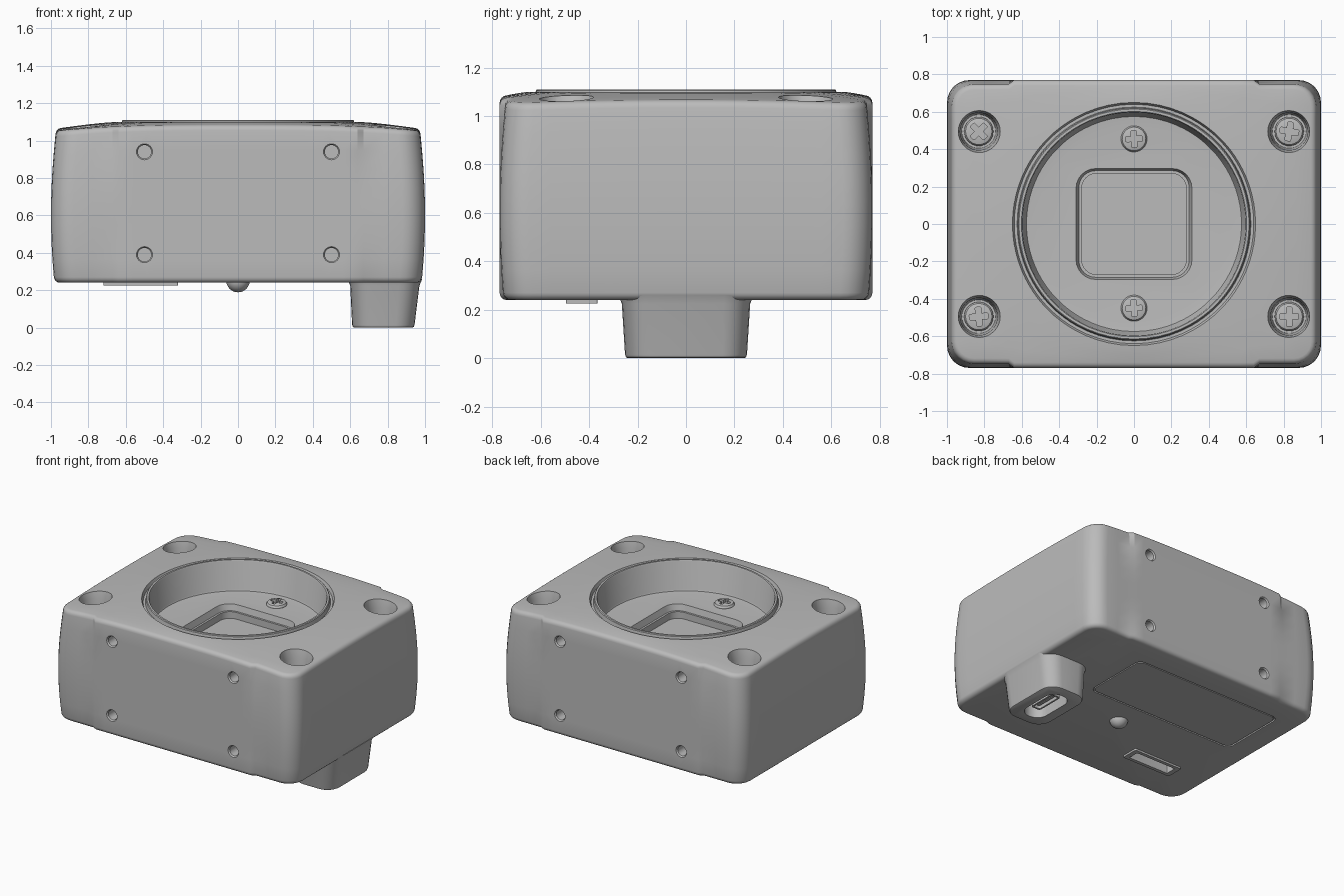
import bpy, bmesh
from math import sin, cos, pi, atan2, radians
from mathutils import Matrix, Vector

if "Cube" in bpy.data.objects:
    bpy.data.objects.remove(bpy.data.objects["Cube"])

grey = bpy.data.materials.new("mid grey")
grey.use_nodes = True
grey.diffuse_color = (0.5, 0.5, 0.5, 1)
grey.node_tree.nodes["Principled BSDF"].inputs["Base Color"].default_value = (0.5, 0.5, 0.5, 1)


def loft(name, rings, matrix=Matrix()):
    """Skin a list of equal-length point rings and cap both ends."""
    bm = bmesh.new()
    loops = [[bm.verts.new(matrix @ Vector(p)) for p in ring] for ring in rings]
    for low, high in zip(loops, loops[1:]):
        n = len(low)
        for i in range(n):
            j = (i + 1) % n
            bm.faces.new((low[i], low[j], high[j], high[i]))
    bm.faces.new(loops[0])
    bm.faces.new(loops[-1])
    bmesh.ops.recalc_face_normals(bm, faces=bm.faces)
    mesh = bpy.data.meshes.new(name)
    bm.to_mesh(mesh)
    bm.free()
    obj = bpy.data.objects.new(name, mesh)
    mesh.materials.append(grey)
    bpy.context.collection.objects.link(obj)
    return obj


def lathe(name, profile, matrix=Matrix(), n=32):
    return loft(name, [[(r * cos(2 * pi * i / n), r * sin(2 * pi * i / n), z)
                        for i in range(n)] for r, z in profile], matrix)


def rounded(a, b, r, z, steps=6):
    """Rounded rectangle ring."""
    pts = []
    for k, (sx, sy) in enumerate(((1, 1), (-1, 1), (-1, -1), (1, -1))):
        for i in range(steps + 1):
            t = (k + i / steps) * pi / 2
            pts.append((sx * (a - r) + r * cos(t), sy * (b - r) + r * sin(t), z))
    return pts


def pad(name, x, y, sections):
    """Stack of rounded rectangles given as (half x, half y, radius, z)."""
    return loft(name, [rounded(*s) for s in sections], Matrix.Translation((x, y, 0)))


def select(obj):
    bpy.ops.object.select_all(action='DESELECT')
    obj.select_set(True)
    bpy.context.view_layer.objects.active = obj


def cut(target, cutter):
    mod = target.modifiers.new("cut", 'BOOLEAN')
    mod.operation, mod.solver, mod.object = 'DIFFERENCE', 'EXACT', cutter
    select(target)
    bpy.ops.object.modifier_apply(modifier=mod.name)
    bpy.data.objects.remove(cutter)


def smooth(obj):
    select(obj)
    bpy.ops.object.shade_smooth_by_angle(angle=radians(30))


# Housing: bulging block with flat centre panels, crowned top and round well
BOTTOM, TOP, WELL = 0.24, 1.10, 0.65


def outline(z, d):
    q = ((z - 0.62) / 0.42) ** 2
    a, b, r = 1 - 0.022 * q - d, 0.77 - 0.02 * q - d, 0.12 - d
    xs = [-0.78, -0.67] + [i * 0.08 for i in range(-8, 9)] + [0.67, 0.78]
    half = [(x, d - 0.77 if abs(x) < 0.65 else -b) for x in xs]
    for start, sy in ((-pi / 2, -1), (0, 1)):
        for i in range(7):
            t = start + i * pi / 12
            half.append((a - r + r * cos(t), sy * (b - r) + r * sin(t)))
        if sy < 0:
            half += [(a, i * 0.08) for i in range(-7, 8)]
    return half + [(-x, -y) for x, y in half]


def edge_height(x, y):
    return TOP - 0.035 * abs(x / 0.97) ** 3 - 0.015 * (y / 0.75) ** 2


rings = []
F = 0.03
for i in range(5):                                   # bottom fillet
    t = i * pi / 8
    z = BOTTOM + F * (1 - sin(t))
    rings.insert(0, [(x, y, z) for x, y in outline(z, F * (1 - cos(t)))])
rings.sort(key=lambda ring: ring[0][2])
for k in range(1, 8):                                # walls
    f = k / 8
    z = BOTTOM + F + f * (TOP - BOTTOM - 2 * F)
    rings.append([(x, y, BOTTOM + F + f * (edge_height(x, y) - BOTTOM - 2 * F))
                  for x, y in outline(z, 0)])
for i in range(5):                                   # top fillet
    t = i * pi / 8
    rings.append([(x, y, edge_height(x, y) - F * (1 - sin(t)))
                  for x, y in outline(TOP - 0.04, F * (1 - cos(t)))])
edge = rings[-1]
for t in (0.25, 0.5, 0.75, 1):                       # crown running in to the well
    ring = []
    for x, y, z in edge:
        ang = atan2(y, x)
        ring.append((x + (WELL * cos(ang) - x) * t, y + (WELL * sin(ang) - y) * t,
                     TOP - (TOP - z) * (1 - t) ** 1.3))
    rings.append(ring)
angles = [atan2(y, x) for x, y, z in edge]
for r, z in ((0.64, 1.075), (0.625, 1.075), (0.62, 1.105), (0.615, 1.11), (0.602, 1.11),
             (0.597, 1.10), (0.58, 0.90), (0.575, 0.89), (0.52, 0.885)):
    rings.append([(r * cos(t), r * sin(t), z) for t in angles])
housing = loft("housing", rings)

# Stepped window recess in the well floor
cut(housing, pad("cutter", 0, 0, [(0.28, 0.27, 0.08, 0.79), (0.28, 0.27, 0.08, 0.84),
                                  (0.295, 0.285, 0.09, 0.84), (0.315, 0.30, 0.11, 0.90)]))

# Corner screw wells and side mounting holes
corners = [(sx * 0.83, sy * 0.495) for sx in (-1, 1) for sy in (-1, 1)]
for x, y in corners:
    cut(housing, lathe("cutter", [(0.09, 0.80), (0.10, 1.02), (0.125, 1.13)],
                       Matrix.Translation((x, y, 0))))
for side in (-1, 1):
    for x in (-0.5, 0.5):
        for z in (0.39, 0.94):
            cut(housing, lathe("cutter", [(0.036, -0.1), (0.036, -0.01), (0.05, 0.01)],
                               Matrix.Translation((x, side * 0.77, z))
                               @ Matrix.Rotation(-side * pi / 2, 4, 'X'), 24))

# Underside: label recess and socket pocket
cut(housing, pad("cutter", -0.19, 0.30, [(0.61, 0.26, 0.05, 0.2), (0.61, 0.26, 0.05, 0.252)]))
pocket = [(0.165, 0.04, 0.005, 0.2), (0.165, 0.04, 0.005, 0.32)]
cut(housing, pad("cutter", -0.52, -0.43, pocket))
smooth(housing)

label = pad("label_plate", -0.19, 0.30, [(0.6, 0.25, 0.045, 0.241), (0.6, 0.25, 0.045, 0.255)])
frame = pad("socket_frame", -0.52, -0.43, [(0.2, 0.065, 0.008, 0.226), (0.2, 0.065, 0.008, 0.25)])
cut(frame, pad("cutter", -0.52, -0.43, pocket))

# Rounded sensor dome under the base
dome = lathe("sensor_dome", [(0.063 * sin(t), 0.252 - 0.063 * cos(t))
                             for t in [0.03 + i * (pi / 2 - 0.03) / 8 for i in range(9)]],
             Matrix.Translation((0, -0.16, 0)))

# Connector foot, tapering downwards, with an open port
foot = loft("connector_foot", [[(x + c, y, z) for x, y, z in rounded(a, b, r, z)]
            for c, a, b, r, z in ((0.777, 0.155, 0.24, 0.09, 0), (0.777, 0.163, 0.248, 0.1, 0.004),
                                  (0.777, 0.167, 0.252, 0.1, 0.015), (0.785, 0.185, 0.265, 0.11, 0.225),
                                  (0.785, 0.20, 0.28, 0.12, 0.26))])
cut(foot, pad("cutter", 0.777, 0, [(0.085, 0.175, 0.08, -0.05), (0.085, 0.175, 0.08, 0.13)]))
plug = pad("port_plug", 0.777, 0, [(0.038, 0.11, 0.015, 0.03), (0.038, 0.11, 0.015, 0.14)])
cut(plug, pad("cutter", 0.777, 0, [(0.026, 0.098, 0.01, 0), (0.026, 0.098, 0.01, 0.09)]))
tongue = pad("port_tongue", 0.777, 0, [(0.01, 0.08, 0.004, 0.04), (0.01, 0.08, 0.004, 0.1)])
for part in (dome, foot, plug):
    smooth(part)


# Cross-head screws
def screw(name, x, y, z, r, turn):
    place = Matrix.Translation((x, y, z)) @ Matrix.Rotation(radians(turn), 4, 'Z')
    head = lathe(name, [(r, -0.04), (r, 0), (r * 0.9, 0.012), (r * 0.6, 0.018)], place)
    for a, b in ((0.65, 0.2), (0.2, 0.65)):
        cut(head, loft("cutter", [rounded(a * r, b * r, 0.08 * r, h, 2) for h in (-0.02, 0.05)], place))
    smooth(head)


for i, (x, y) in enumerate(corners):
    screw("corner_screw", x, y, 0.83, 0.078, (5, 45, 0, 80)[i])
for y in (-0.45, 0.455):
    screw("floor_screw", 0, y, 0.89, 0.07, 3)
